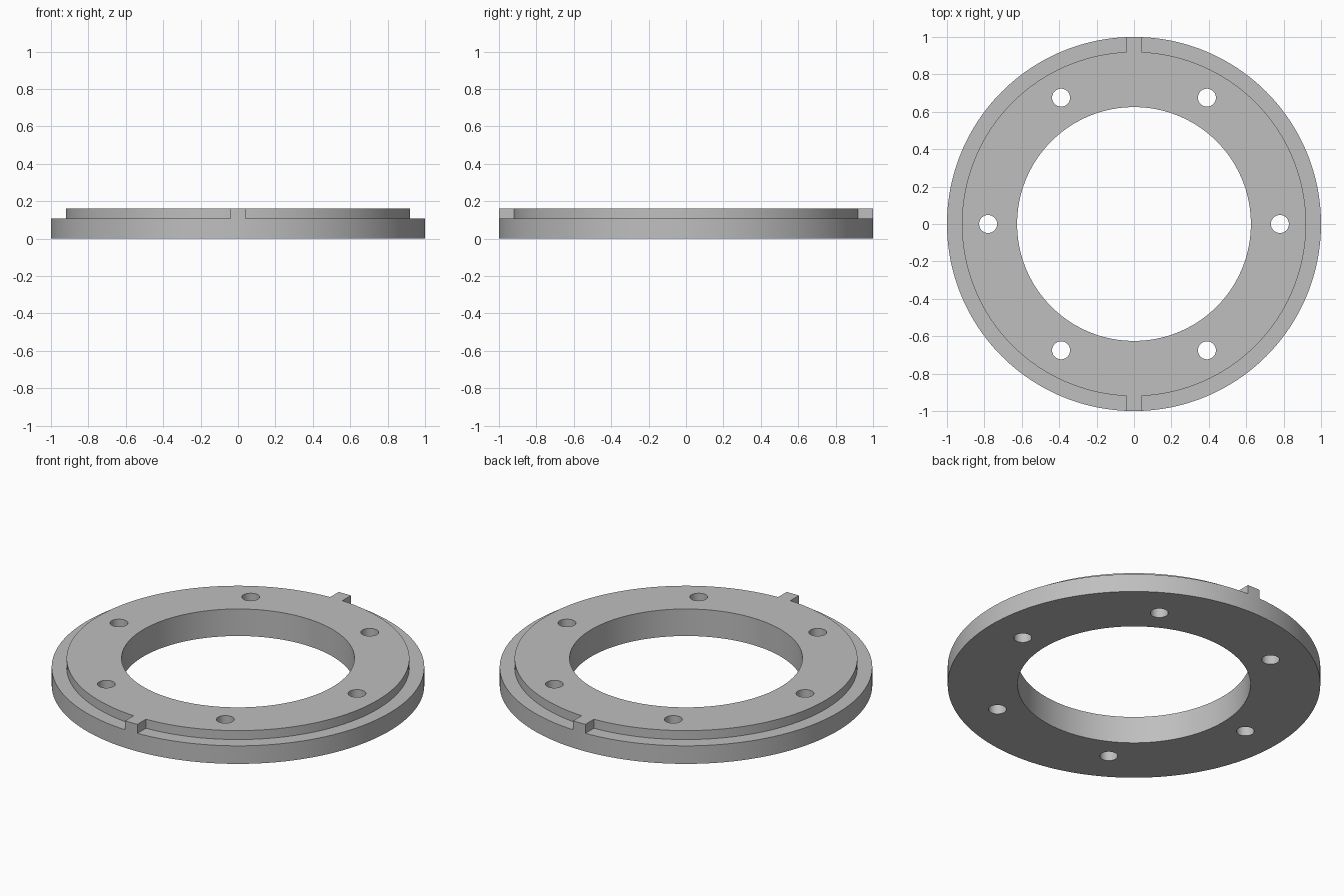
import bpy, bmesh, math

old = bpy.data.objects.get("Cube")
if old:
    bpy.data.objects.remove(old, do_unlink=True)

OUTER, STEP, BORE = 1.0, 0.92, 0.625
LEDGE, TOP = 0.107, 0.16
KEY_WIDTH = 0.08
HOLE, HOLE_CIRCLE = 0.048, 0.78
SEGMENTS = 192


def add_object(name, bm):
    bmesh.ops.recalc_face_normals(bm, faces=bm.faces)
    mesh = bpy.data.meshes.new(name)
    bm.to_mesh(mesh)
    bm.free()
    obj = bpy.data.objects.new(name, mesh)
    bpy.context.collection.objects.link(obj)
    return obj


def ring(name, inner, outer, low, high):
    """Rectangular section swept round the z axis."""
    bm = bmesh.new()
    corners = [(inner, low), (outer, low), (outer, high), (inner, high)]
    loops = []
    for i in range(SEGMENTS):
        a = math.tau * i / SEGMENTS
        loops.append([bm.verts.new((r * math.cos(a), r * math.sin(a), z))
                      for r, z in corners])
    for i, here in enumerate(loops):
        after = loops[(i + 1) % SEGMENTS]
        for j in range(4):
            k = (j + 1) % 4
            bm.faces.new((here[j], after[j], after[k], here[k]))
    return add_object(name, bm)


def cut(target, cutter):
    """Subtract the cutter, apply the result and remove the cutter."""
    cutter.hide_render = True
    mod = target.modifiers.new("cut", "BOOLEAN")
    mod.operation = "DIFFERENCE"
    mod.solver = "EXACT"
    mod.object = cutter
    bpy.context.view_layer.objects.active = target
    bpy.ops.object.modifier_apply(modifier=mod.name)
    bpy.data.objects.remove(cutter, do_unlink=True)


# Flange blank with the large central bore
flange = ring("flange_ring", BORE, OUTER, 0, TOP)

# Outer ledge, interrupted by a locating key at front and back
ledge = ring("ledge_cutter", STEP, OUTER + 0.2, LEDGE, TOP + 0.2)
bm = bmesh.new()
bmesh.ops.create_cube(bm, size=1)
bmesh.ops.scale(bm, vec=(KEY_WIDTH, 3, 2), verts=bm.verts)
cut(ledge, add_object("key_gap", bm))
cut(flange, ledge)

# Six through holes on the bolt circle
bm = bmesh.new()
for i in range(6):
    a = math.tau * i / 6
    made = bmesh.ops.create_cone(bm, cap_ends=True, segments=48,
                                 radius1=HOLE, radius2=HOLE, depth=1)
    bmesh.ops.translate(bm, verts=made["verts"], vec=(
        HOLE_CIRCLE * math.cos(a), HOLE_CIRCLE * math.sin(a), 0))
cut(flange, add_object("hole_cutters", bm))

# Plain grey metal
grey = bpy.data.materials.new("plain grey")
grey.use_nodes = True
colour = (0.52, 0.52, 0.52, 1)
grey.diffuse_color = colour
grey.node_tree.nodes["Principled BSDF"].inputs["Base Color"].default_value = colour
flange.data.materials.clear()
flange.data.materials.append(grey)
for face in flange.data.polygons:
    face.material_index = 0

# Smooth round walls with crisp rims
bpy.ops.object.select_all(action="DESELECT")
flange.select_set(True)
bpy.context.view_layer.objects.active = flange
bpy.ops.object.shade_smooth_by_angle(angle=math.radians(30))
